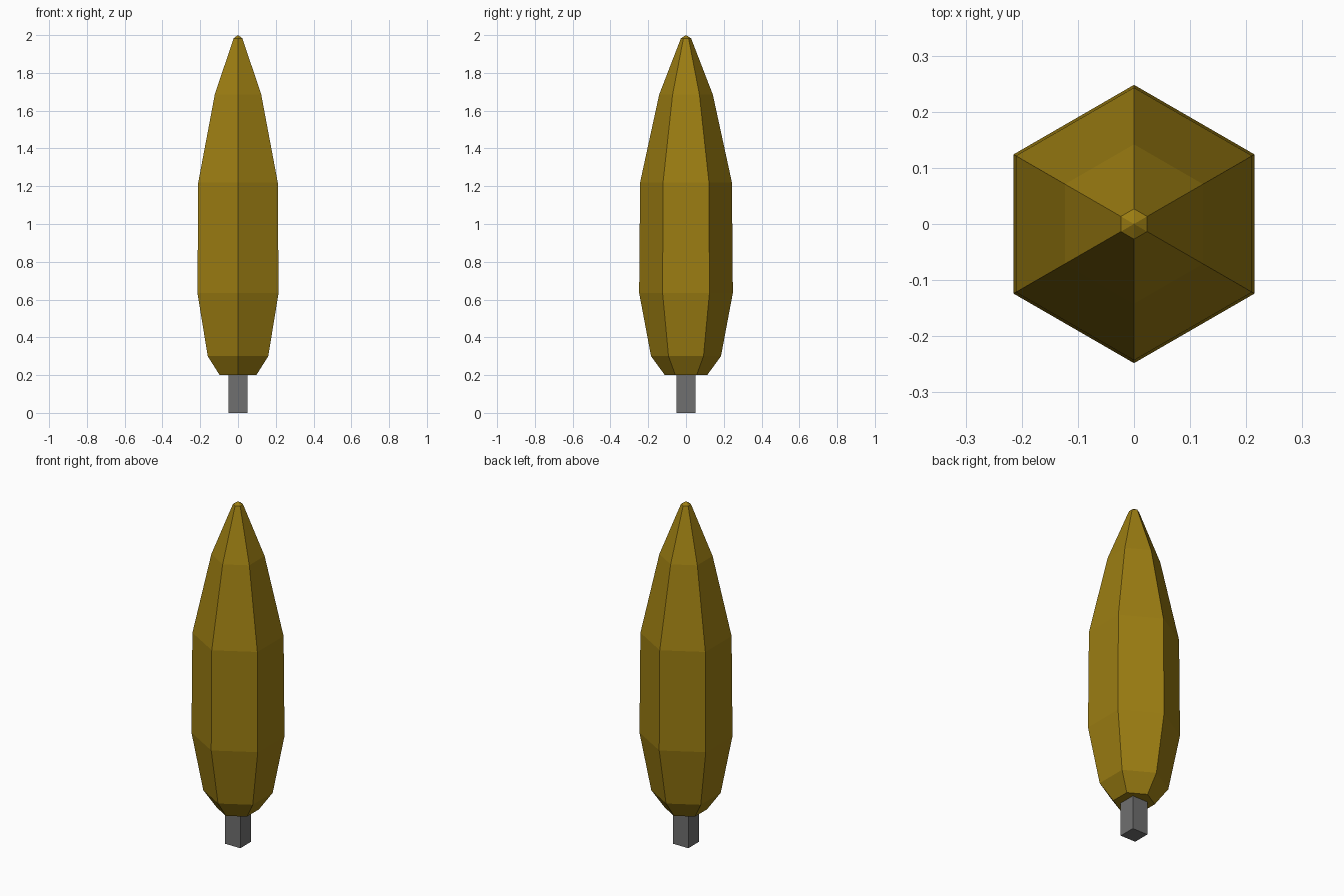
import bpy, bmesh, math

if "Cube" in bpy.data.objects:
    bpy.data.objects.remove(bpy.data.objects["Cube"])


def material(name, rgb):
    m = bpy.data.materials.new(name)
    m.diffuse_color = (*rgb, 1.0)
    m.use_nodes = True
    m.node_tree.nodes["Principled BSDF"].inputs["Base Color"].default_value = m.diffuse_color
    return m


def add_object(name, bm, mat):
    bmesh.ops.recalc_face_normals(bm, faces=bm.faces[:])
    me = bpy.data.meshes.new(name)
    bm.to_mesh(me)
    bm.free()
    me.materials.append(mat)
    ob = bpy.data.objects.new(name, me)
    bpy.context.collection.objects.link(ob)
    return ob


olive = material("olive gold foliage", (0.33, 0.205, 0.006))
grey = material("grey trunk", (0.16, 0.16, 0.16))

# Foliage: six-sided lathe of (radius, height) rings, closed by a tip
profile = [(0.112, 0.2), (0.185, 0.3), (0.248, 0.635), (0.243, 1.22),
           (0.142, 1.685), (0.027, 1.983)]
SIDES = 6
bm = bmesh.new()
rings = []
for r, z in profile:
    angles = [math.pi / 2 + math.tau * i / SIDES for i in range(SIDES)]
    rings.append([bm.verts.new((r * math.cos(a), r * math.sin(a), z)) for a in angles])
tip = bm.verts.new((0, 0, 2.0))
for lo, hi in zip(rings, rings[1:]):
    for i in range(SIDES):
        j = (i + 1) % SIDES
        bm.faces.new((lo[i], lo[j], hi[j], hi[i]))
for i in range(SIDES):
    bm.faces.new((rings[-1][i], rings[-1][(i + 1) % SIDES], tip))
bm.faces.new(rings[0][::-1])
add_object("foliage", bm, olive)

# Trunk: square post under the foliage
bm = bmesh.new()
bmesh.ops.create_cube(bm, size=1.0)
bmesh.ops.scale(bm, vec=(0.1, 0.1, 0.2), verts=bm.verts[:])
bmesh.ops.translate(bm, vec=(0, 0, 0.1), verts=bm.verts[:])
add_object("trunk", bm, grey)
